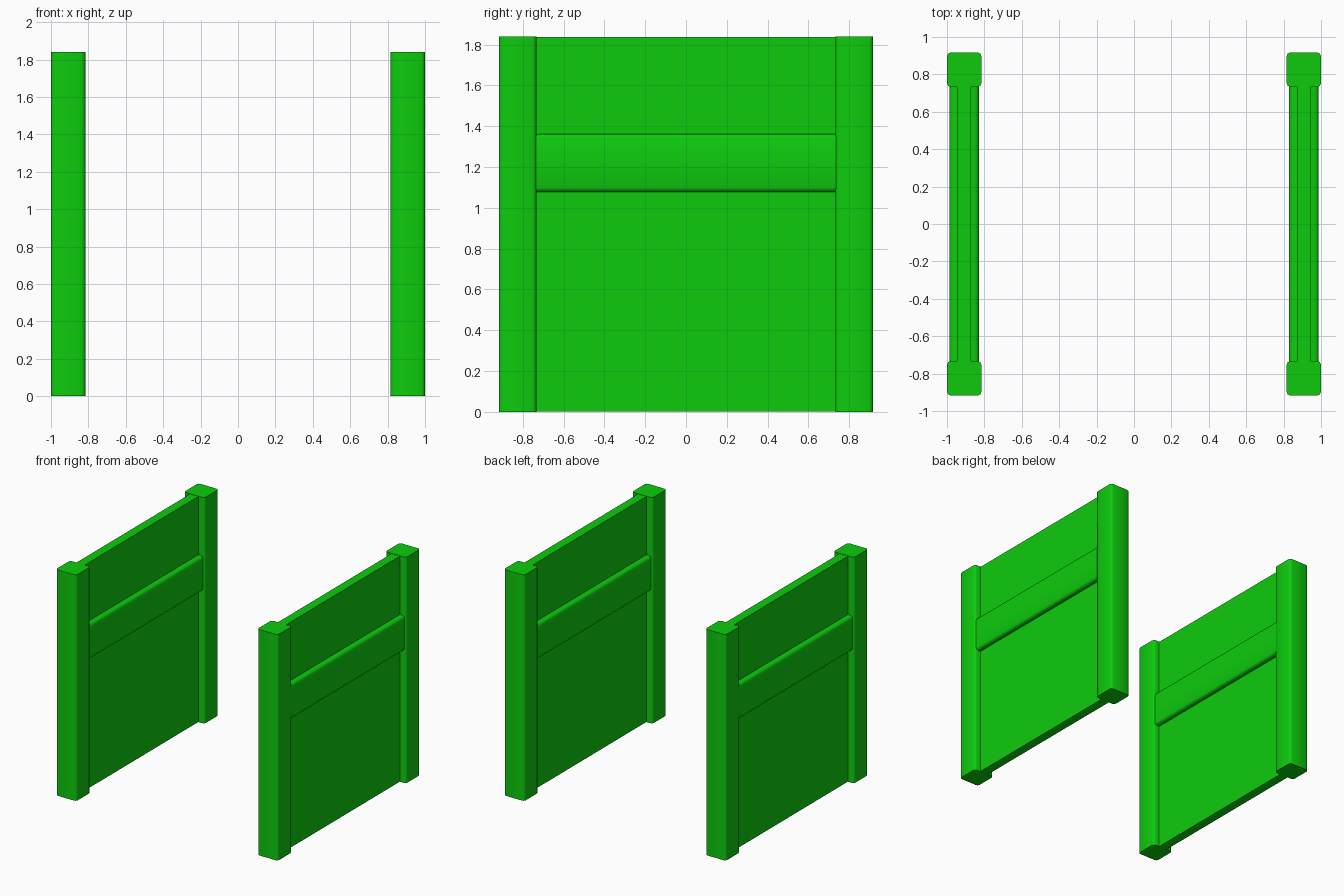
import bpy
import bmesh
import math
from mathutils import Vector

cube = bpy.data.objects.get("Cube")
if cube:
    bpy.data.objects.remove(cube, do_unlink=True)

green = bpy.data.materials.new("bright_green")
green.use_nodes = True
colour = (0.004, 0.6, 0.004, 1)
green.diffuse_color = colour
green.node_tree.nodes["Principled BSDF"].inputs["Base Color"].default_value = colour


def bar(name, centre, size, axis=None, radius=0.02):
    """Box whose edges along one axis are rounded; the end faces stay sharp."""
    bm = bmesh.new()
    bmesh.ops.create_cube(bm, size=1)
    for v in bm.verts:
        v.co = Vector(c + s * k for c, s, k in zip(centre, size, v.co))
    if axis is not None:
        edges = [e for e in bm.edges
                 if abs((e.verts[1].co - e.verts[0].co).normalized()[axis]) > 0.9]
        bmesh.ops.bevel(bm, geom=edges, offset=radius, segments=2,
                        profile=0.5, affect='EDGES')
    mesh = bpy.data.meshes.new(name)
    bm.to_mesh(mesh)
    bm.free()
    mesh.materials.append(green)
    obj = bpy.data.objects.new(name, mesh)
    bpy.context.collection.objects.link(obj)
    bpy.ops.object.select_all(action='DESELECT')
    obj.select_set(True)
    bpy.context.view_layer.objects.active = obj
    bpy.ops.object.shade_smooth_by_angle(angle=math.radians(50))


HEIGHT = 1.84
POST = 0.184
POST_Y = 0.917 - POST / 2
X = 1 - POST / 2

for side, s in (("right", -1), ("left", 1)):
    # Corner posts
    for end, e in (("front", -1), ("back", 1)):
        bar(f"{side}_{end}_post", (s * X, e * POST_Y, HEIGHT / 2),
            (POST, POST, HEIGHT), axis=2)
    # Thin panel between the posts
    bar(f"{side}_panel", (s * X, 0, HEIGHT / 2 - 0.001), (0.075, 1.5, HEIGHT - 0.003))
    # Rail wrapped around both faces of the panel
    bar(f"{side}_rail", (s * X, 0, 1.22), (0.158, 1.476, 0.284), axis=1)
